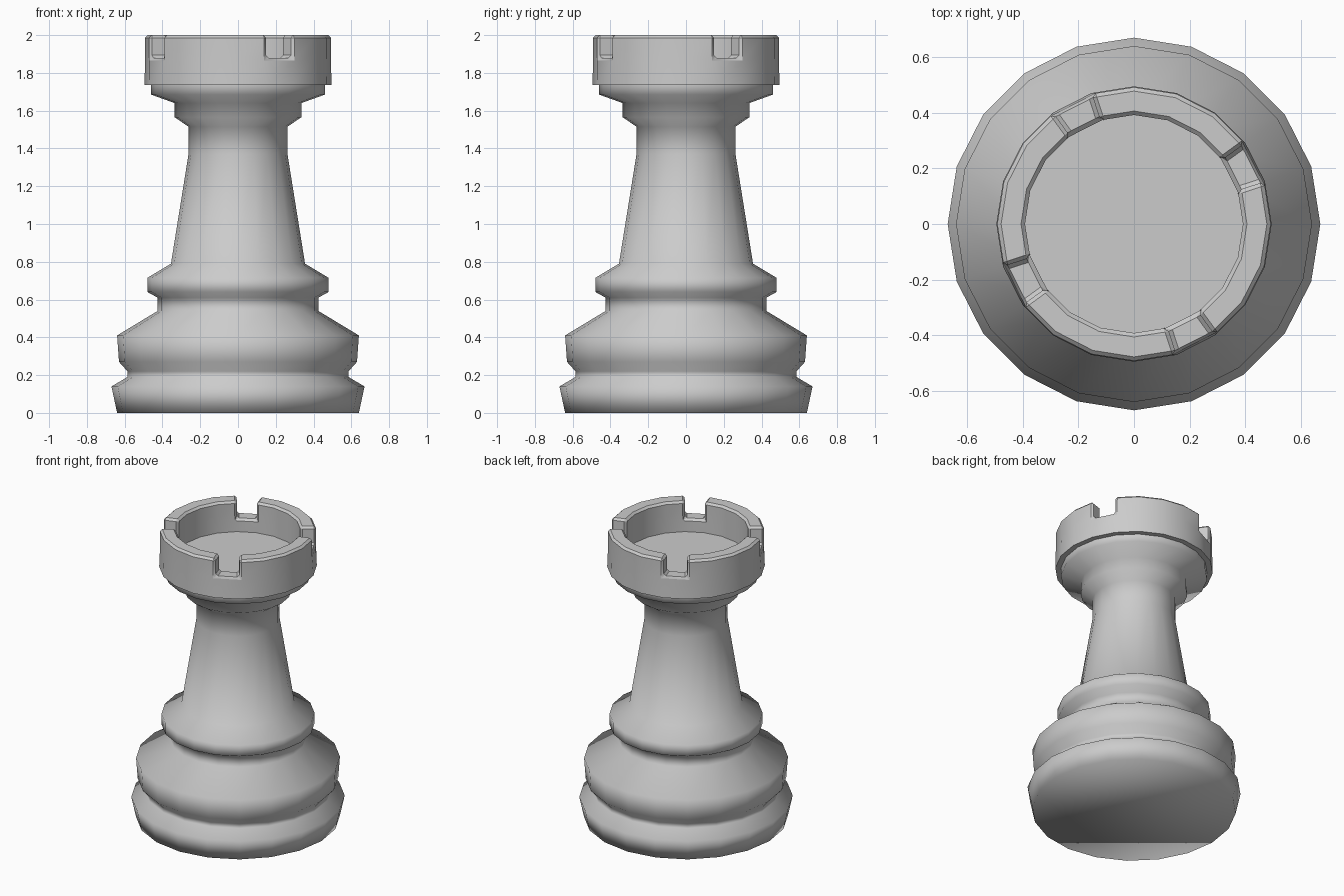
import bpy, bmesh, math

SIDES = 20

old = bpy.data.objects.get("Cube")
if old:
    bpy.data.objects.remove(old, do_unlink=True)

grey = bpy.data.materials.new("light_grey")
grey.use_nodes = True
colour = (0.6, 0.6, 0.6, 1)
grey.diffuse_color = colour
grey.node_tree.nodes["Principled BSDF"].inputs["Base Color"].default_value = colour


def ring(bm, radius, z):
    steps = [2 * math.pi * i / SIDES for i in range(SIDES)]
    return [bm.verts.new((radius * math.cos(a), radius * math.sin(a), z)) for a in steps]


def lathe(bm, profile):
    """Skin a profile of (radius, z) points; return the rings and the bands of faces."""
    rings = [ring(bm, r, z) for r, z in profile]
    bands = []
    for low, high in zip(rings, rings[1:]):
        bands.append([bm.faces.new((low[i], low[(i + 1) % SIDES],
                                    high[(i + 1) % SIDES], high[i]))
                      for i in range(SIDES)])
    return rings, bands


def finish(bm, name, smooth_angle):
    mesh = bpy.data.meshes.new(name)
    bm.to_mesh(mesh)
    bm.free()
    mesh.materials.append(grey)
    obj = bpy.data.objects.new(name, mesh)
    bpy.context.collection.objects.link(obj)
    bpy.ops.object.select_all(action='DESELECT')
    obj.select_set(True)
    bpy.context.view_layer.objects.active = obj
    bpy.ops.object.shade_smooth_by_angle(angle=math.radians(smooth_angle))


# Turned body: foot, bulge, collar, tapered stem and flared neck
bm = bmesh.new()
rings, _ = lathe(bm, [
    (0.64, 0), (0.67, 0.14), (0.585, 0.19), (0.585, 0.22),
    (0.63, 0.27), (0.64, 0.41), (0.425, 0.54), (0.425, 0.61),
    (0.48, 0.64), (0.48, 0.715), (0.355, 0.79), (0.262, 1.37),
    (0.262, 1.515), (0.335, 1.565), (0.335, 1.64), (0.46, 1.685),
    (0.46, 1.735)])
bm.faces.new(reversed(rings[0]))
finish(bm, "turned_body", 80)

# Crown: a cup whose rim is raised except at four notches
SILL, TOP = 1.88, 2.0
bm = bmesh.new()
rings, bands = lathe(bm, [(0.46, 1.735), (0.495, 1.735), (0.492, SILL),
                          (0.392, SILL), (0.392, 1.79)])
bm.faces.new(rings[-1])
raised = [f for i, f in enumerate(bands[2]) if i % 5 != 1]
extruded = bmesh.ops.extrude_face_region(bm, geom=raised)["geom"]
for v in extruded:
    if isinstance(v, bmesh.types.BMVert):
        v.co.z = TOP
bmesh.ops.delete(bm, geom=[f for f in raised if f.is_valid], context='FACES')
bm.normal_update()

# Chamfer the rim and notch edges
rim_edges = [e for e in bm.edges
             if min(v.co.z for v in e.verts) > SILL - 0.01
             and len(e.link_faces) == 2
             and e.calc_face_angle(0) > math.radians(40)]
bmesh.ops.bevel(bm, geom=rim_edges, offset=0.014, segments=1,
                affect='EDGES', profile=0.5, clamp_overlap=True)
bmesh.ops.recalc_face_normals(bm, faces=bm.faces)
finish(bm, "notched_crown", 30)
